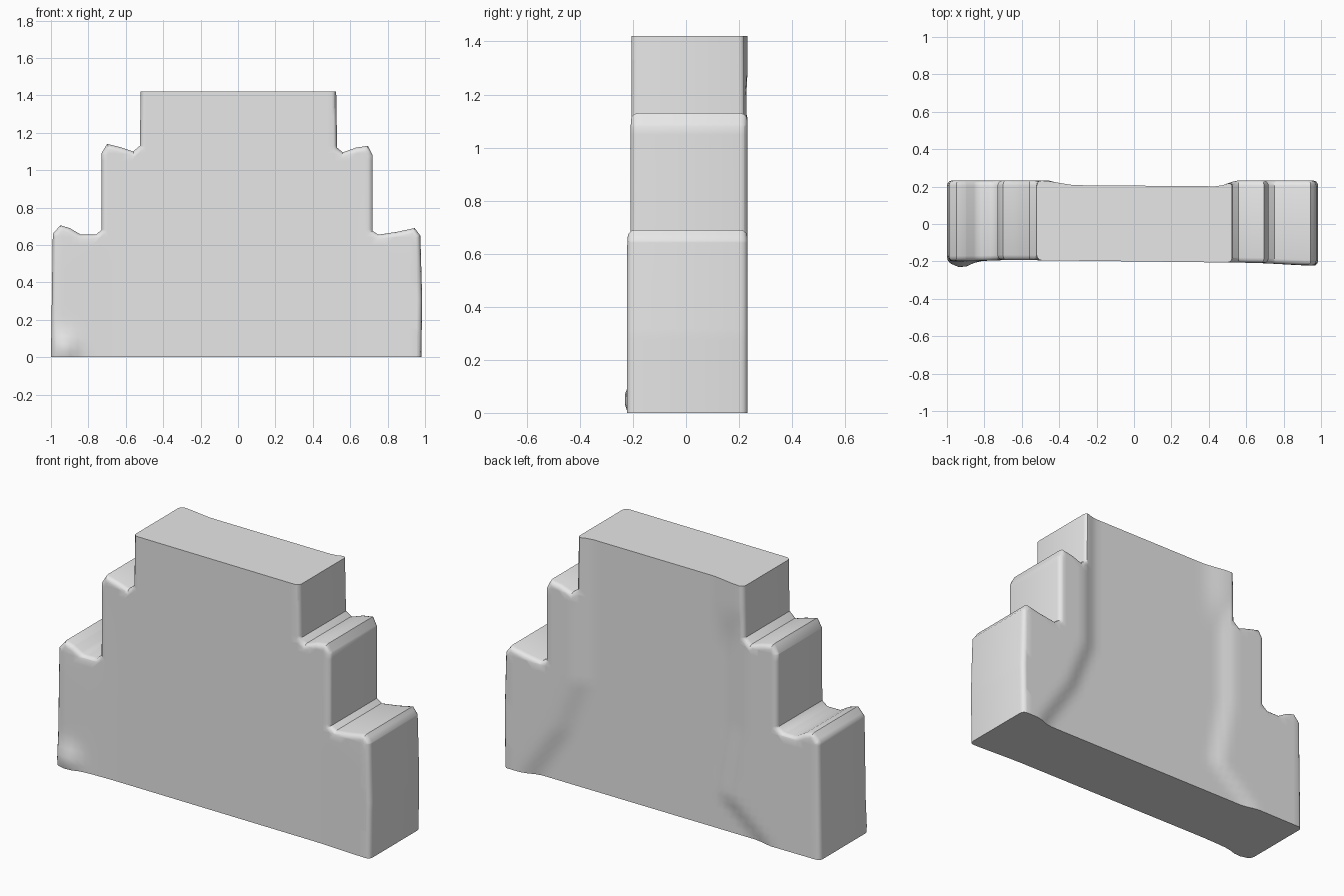
import bpy
import bmesh
import math

old = bpy.data.objects.get("Cube")
if old:
    bpy.data.objects.remove(old, do_unlink=True)

stone = bpy.data.materials.new("plain grey")
stone.use_nodes = True
GREY = (0.8, 0.8, 0.8, 1)
stone.diffuse_color = GREY
stone.node_tree.nodes["Principled BSDF"].inputs["Base Color"].default_value = GREY

HALF, TOP = 0.2, 1.42


def smooth(a, b, v):
    t = min(max((v - a) / (b - a), 0), 1)
    return t * t * (3 - 2 * t)


def lookup(points, v):
    """Linear interpolation through (position, value) pairs."""
    for (a, fa), (b, fb) in zip(points, points[1:]):
        if v <= b:
            return fa + (fb - fa) * max(v - a, 0) / (b - a)
    return points[-1][1]


# Stepped outline with softly dished ledges
left_side = [(0.98, 0), (0.985, 0.3), (0.975, 0.65), (0.945, 0.69), (0.85, 0.67),
             (0.75, 0.655), (0.72, 0.675), (0.72, 1.08), (0.695, 1.13), (0.63, 1.12),
             (0.56, 1.095), (0.53, 1.12), (0.525, TOP)]
right_side = [(-1, 0), (-0.99, 0.66), (-0.95, 0.705), (-0.9, 0.69), (-0.84, 0.655),
              (-0.76, 0.655), (-0.73, 0.68), (-0.73, 1.09), (-0.70, 1.14), (-0.62, 1.12),
              (-0.56, 1.10), (-0.525, 1.13), (-0.52, TOP)]

# Inner borders of the raised back panels, by height
border_left = [(0, 0.88), (0.3, 0.68), (0.6, 0.56), (1.2, 0.56)]
border_right = [(0, 0.70), (0.2, 0.46), (0.6, 0.53), (1.2, 0.53)]


def front_y(x, z):
    foot = 0.035 * math.exp(-((x + 0.92) / 0.06) ** 2 - ((z - 0.05) / 0.07) ** 2)
    return -0.2 - 0.012 * x - 0.012 * smooth(1.1, 0.5, z) * smooth(0.6, 1, abs(x)) - foot


def back_y(x, z):
    border = lookup(border_left if x > 0 else border_right, z)
    raised = smooth(border - 0.12, border, abs(x))
    if x < 0:
        raised = max(raised, smooth(0.3, 0.5, -x) * smooth(1.0, 1.3, z))
    return (0.205 - 0.008 * x) * (1 - raised) + 0.232 * raised


bm = bmesh.new()
outline = left_side + right_side[::-1]
face = bm.faces.new([bm.verts.new((x, -HALF, z)) for x, z in outline])
made = bmesh.ops.extrude_face_region(bm, geom=[face])["geom"]
for v in made:
    if isinstance(v, bmesh.types.BMVert):
        v.co.y = HALF
bmesh.ops.recalc_face_normals(bm, faces=bm.faces[:])

# Round the rims, keeping the base and the top crisp
rims = [e for e in bm.edges
        if abs(e.verts[0].co.y - e.verts[1].co.y) < 0.01
        and not all(v.co.z < 0.001 for v in e.verts)
        and not all(v.co.z > TOP - 0.001 for v in e.verts)]
bmesh.ops.bevel(bm, geom=rims, offset=0.025, segments=3, profile=0.5,
                affect='EDGES', clamp_overlap=False)

# Slice into a fine grid so the faces can be shaped
for axis, start, count, step in ((0, -0.977, 50, 0.0403), (2, 0.0313, 35, 0.0407)):
    for i in range(count):
        point, normal = [0, 0, 0], [0, 0, 0]
        point[axis], normal[axis] = start + i * step, 1
        bmesh.ops.bisect_plane(bm, geom=bm.verts[:] + bm.edges[:] + bm.faces[:],
                               plane_co=point, plane_no=normal, dist=0.0001)

# Taper the front and sink the middle of the back
for v in bm.verts:
    t = (v.co.y + HALF) / (2 * HALF)
    f, b = front_y(v.co.x, v.co.z), back_y(v.co.x, v.co.z)
    v.co.y = f + t * (b - f)

mesh = bpy.data.meshes.new("stepped_wall")
bm.to_mesh(mesh)
bm.free()
mesh.materials.append(stone)
wall = bpy.data.objects.new("stepped_wall", mesh)
bpy.context.collection.objects.link(wall)

bpy.ops.object.select_all(action='DESELECT')
wall.select_set(True)
bpy.context.view_layer.objects.active = wall
bpy.ops.object.shade_smooth_by_angle(angle=math.radians(40))
